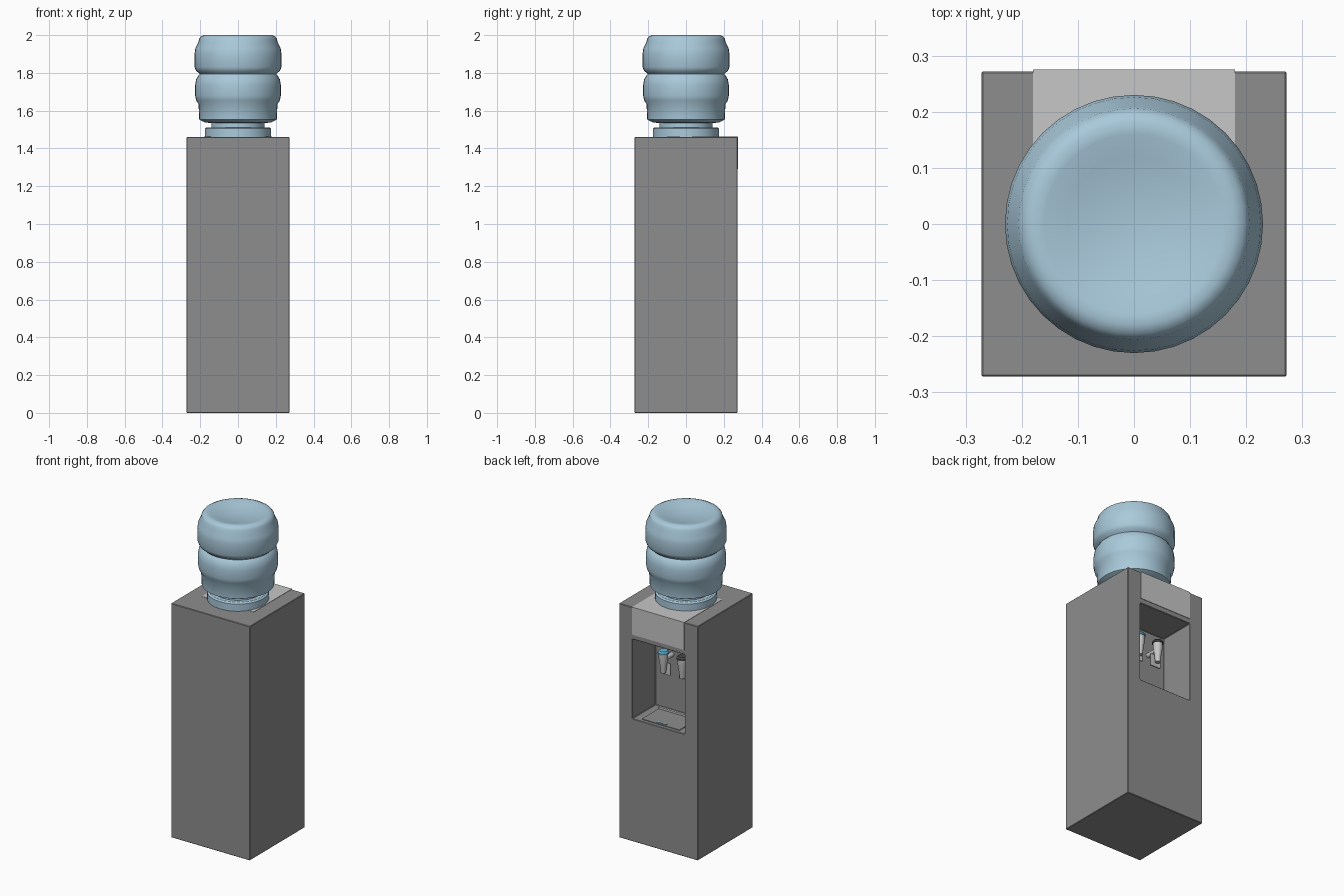
import bpy, bmesh, math
from mathutils import Vector, Matrix

if "Cube" in bpy.data.objects:
    bpy.data.objects.remove(bpy.data.objects["Cube"], do_unlink=True)


def material(name, rgb):
    m = bpy.data.materials.new(name)
    m.use_nodes = True
    m.diffuse_color = (*rgb, 1)
    m.node_tree.nodes["Principled BSDF"].inputs["Base Color"].default_value = (*rgb, 1)
    return m


GRAY = material("cabinet gray", (0.27, 0.27, 0.27))
LIGHT = material("light gray", (0.57, 0.57, 0.57))
BLUE = material("bottle blue", (0.40, 0.59, 0.71))
DARK = material("dark gray", (0.07, 0.07, 0.07))
CYAN = material("cold blue", (0.13, 0.45, 0.65))


def finish(bm, name, mat, smooth=False):
    bmesh.ops.recalc_face_normals(bm, faces=bm.faces)
    mesh = bpy.data.meshes.new(name)
    bm.to_mesh(mesh)
    bm.free()
    mesh.materials.append(mat)
    ob = bpy.data.objects.new(name, mesh)
    bpy.context.collection.objects.link(ob)
    if smooth:
        bpy.ops.object.select_all(action='DESELECT')
        ob.select_set(True)
        bpy.context.view_layer.objects.active = ob
        bpy.ops.object.shade_smooth_by_angle(angle=math.radians(35))
    return ob


def cube(lo, hi):
    lo, hi = Vector(lo), Vector(hi)
    bm = bmesh.new()
    bmesh.ops.create_cube(bm, size=1)
    bmesh.ops.scale(bm, vec=hi - lo, verts=bm.verts)
    bmesh.ops.translate(bm, vec=(lo + hi) / 2, verts=bm.verts)
    return bm


def box(name, lo, hi, mat):
    return finish(cube(lo, hi), name, mat)


def lathe(name, profile, mat, steps=40, matrix=Matrix()):
    bm = bmesh.new()
    verts = [bm.verts.new((r, 0, z)) for r, z in profile]
    edges = [bm.edges.new(p) for p in zip(verts, verts[1:])]
    bmesh.ops.spin(bm, geom=verts + edges, cent=(0, 0, 0), axis=(0, 0, 1),
                   angle=math.tau, steps=steps)
    bmesh.ops.remove_doubles(bm, verts=bm.verts, dist=0.0002)
    bm.transform(matrix)
    return finish(bm, name, mat, True)


# Cabinet with a dispensing niche pushed into its +y side
W, TOP = 0.272, 1.46
NX, NLOW, NHIGH, NBACK = 0.18, 0.765, 1.26, 0.045
bm = cube((-W, -W, 0), (W, W, TOP))
for co, no in (((NX, 0, 0), (1, 0, 0)), ((-NX, 0, 0), (1, 0, 0)),
               ((0, 0, NLOW), (0, 0, 1)), ((0, 0, NHIGH), (0, 0, 1))):
    bmesh.ops.bisect_plane(bm, geom=bm.verts[:] + bm.edges[:] + bm.faces[:],
                           plane_co=co, plane_no=no)
window = [f for f in bm.faces if f.normal.y > 0.9
          and abs(f.calc_center_median().x) < NX
          and NLOW < f.calc_center_median().z < NHIGH]
pushed = bmesh.ops.extrude_discrete_faces(bm, faces=window)["faces"]
bmesh.ops.translate(bm, vec=(0, NBACK - W, 0), verts=pushed[0].verts[:])
cabinet = finish(bm, "cabinet", GRAY)
bevel = cabinet.modifiers.new("soft edges", 'BEVEL')
bevel.width, bevel.segments = 0.003, 1

# Light panel running over the top and down the niche side
box("top_panel", (-NX, -0.10, TOP - 0.004), (NX, 0.275, TOP + 0.002), LIGHT)
box("upper_panel", (-NX, W - 0.004, 1.29), (NX, 0.275, TOP - 0.004), LIGHT)

# Collar and water bottle
lathe("bottle_collar", [(0, 1.455), (0.175, 1.455), (0.175, 1.505), (0.165, 1.512),
                        (0.0, 1.512)], BLUE)
lathe("water_bottle", [
    (0, 1.50), (0.14, 1.50), (0.14, 1.535), (0.175, 1.537), (0.205, 1.552),
    (0.209, 1.635), (0.222, 1.655), (0.227, 1.68), (0.227, 1.735), (0.222, 1.765),
    (0.208, 1.788), (0.202, 1.793), (0.208, 1.80), (0.222, 1.81), (0.23, 1.83),
    (0.23, 1.90), (0.226, 1.93), (0.209, 1.965), (0.206, 1.98), (0.196, 1.993),
    (0.18, 2.0), (0.16, 1.998), (0.12, 1.988), (0.06, 1.977), (0, 1.974)], BLUE)

# Pair of taps, each with a stem, cap and push paddle
for side, x, cap in (("left", 0.065, CYAN), ("right", -0.065, DARK)):
    place = Matrix.Translation((x, 0.13, 0))
    lathe(side + "_tap", [(0, 1.03), (0.015, 1.03), (0.019, 1.07), (0.027, 1.12),
                          (0.027, 1.15), (0, 1.15)], LIGHT, 20, place)
    lathe(side + "_tap_cap", [(0, 1.149), (0.032, 1.149), (0.032, 1.158),
                              (0.024, 1.168), (0, 1.168)], cap, 20, place)
    lathe(side + "_tap_stem", [(0, 0), (0.014, 0), (0.014, 0.08), (0, 0.08)], LIGHT, 16,
          Matrix.Translation((x, NBACK, 1.11)) @ Matrix.Rotation(-math.pi / 2, 4, 'X'))
    box(side + "_tap_paddle", (x - 0.035, 0.103, 1.01), (x + 0.035, 0.11, 1.085), LIGHT)

# Drip tray with a raised rear lip and two small marks
box("drip_tray", (-0.13, 0.07, NLOW - 0.002), (0.13, 0.25, NLOW + 0.004), GRAY)
box("tray_lip", (-0.13, 0.07, NLOW), (0.13, 0.085, NLOW + 0.015), LIGHT)
for i, x in enumerate((-0.015, 0.025)):
    box(f"tray_mark_{i + 1}", (x - 0.015, 0.225, NLOW), (x + 0.015, 0.24, NLOW + 0.006), CYAN)
